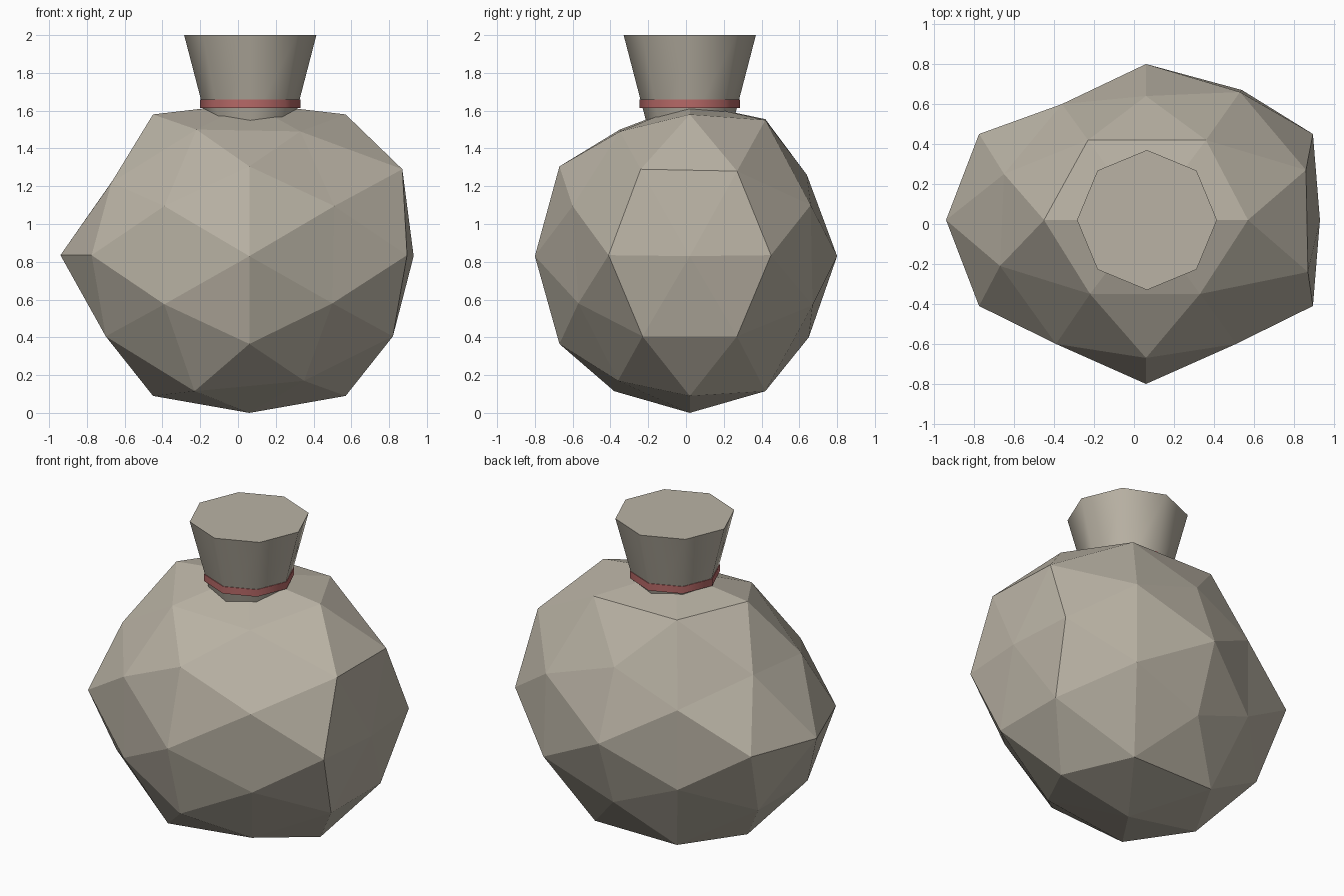
import bpy, bmesh, math
from mathutils import Vector

if "Cube" in bpy.data.objects:
    bpy.data.objects.remove(bpy.data.objects["Cube"])


def material(name, color):
    mat = bpy.data.materials.new(name)
    mat.use_nodes = True
    mat.diffuse_color = color
    mat.node_tree.nodes["Principled BSDF"].inputs["Base Color"].default_value = color
    return mat


def add_object(name, bm, mat):
    bmesh.ops.recalc_face_normals(bm, faces=bm.faces)
    mesh = bpy.data.meshes.new(name)
    bm.to_mesh(mesh)
    bm.free()
    mesh.materials.append(mat)
    obj = bpy.data.objects.new(name, mesh)
    bpy.context.collection.objects.link(obj)
    return obj


clay = material("warm grey", (0.49, 0.45, 0.375, 1))
red = material("dull red", (0.47, 0.14, 0.135, 1))


def mirrored(p):
    """All sign combinations of a point, without duplicates."""
    signs = [(1, -1) if c else (1,) for c in p]
    return [(a, b, c) for a in signs[0] for b in signs[1] for c in signs[2]]


# Faceted body: a subdivided icosahedron whose point families are resized
center = Vector((0.06, 0.02, 0.835))
long, short = 0.851, 0.526
families = [
    ((0, long, short), (0, 0.69, 0.47)),
    ((short, 0, long), (0.51, 0, 0.745)),
    ((long, short, 0), (0.835, 0.43, 0)),
    ((0.5, 0.809, 0.309), (0.45, 0.62, 0.26)),
    ((0.309, 0.5, 0.809), (0.29, 0.4, 0.72)),
    ((0.809, 0.309, 0.5), (0.76, 0.25, 0.43)),
    ((1, 0, 0), (1, 0, 0)),
    ((0, 1, 0), (0, 0.8, 0)),
    ((0, 0, 1), (0, 0, 0.835)),
]
bm = bmesh.new()
target = {}
for unit, size in families:
    for s in mirrored(unit):
        v = bm.verts.new([a * b for a, b in zip(unit, s)])
        target[v] = center + Vector([a * b for a, b in zip(size, s)])
bmesh.ops.convex_hull(bm, input=bm.verts[:])
for v, p in target.items():
    v.co = p

# Hand-shaped corners, each replacing the closest point
corners = [
    (0.93, 0.02, 0.83), (0.06, -0.8, 0.83), (0.06, 0.8, 0.83), (0.06, 0.02, 1.64),
    (0.06, 0.64, 1.26), (0.06, 0.65, 0.4),
    (0.87, -0.24, 1.29), (0.86, 0.27, 1.28), (-0.67, -0.21, 1.22), (-0.65, 0.25, 1.25),
    (-0.22, -0.35, 1.5), (0.33, -0.35, 1.49), (0.36, 0.42, 1.55), (0.35, -0.36, 0.17),
    (-0.36, 0.6, 1.08), (-0.36, 0.6, 0.57), (0.53, 0.66, 1.1), (0.54, 0.67, 0.57),
    (0.5, -0.57, 0.58),
]
for c in corners:
    c = Vector(c)
    min(bm.verts, key=lambda v: (v.co - c).length).co = c
add_object("body", bm, clay)


def octagon_cone(name, r1, r2, z1, z2, mat):
    """Eight-sided capped cone with a smooth wall and sharp rims."""
    bm = bmesh.new()
    rings = []
    for r, z in ((r1, z1), (r2, z2)):
        rings.append([bm.verts.new((0.065 + r * math.cos(i * math.pi / 4),
                                    0.02 + r * math.sin(i * math.pi / 4), z))
                      for i in range(8)])
    low, high = rings
    for i in range(8):
        j = (i + 1) % 8
        bm.faces.new((low[i], low[j], high[j], high[i])).smooth = True
    for ring in rings:
        cap = bm.faces.new(ring)
        for e in cap.edges:
            e.smooth = False
    return add_object(name, bm, mat)


# Flared neck and the band around its foot
octagon_cone("neck", 0.225, 0.35, 1.52, 2.0, clay)
octagon_cone("neck_band", 0.265, 0.265, 1.613, 1.658, red)
